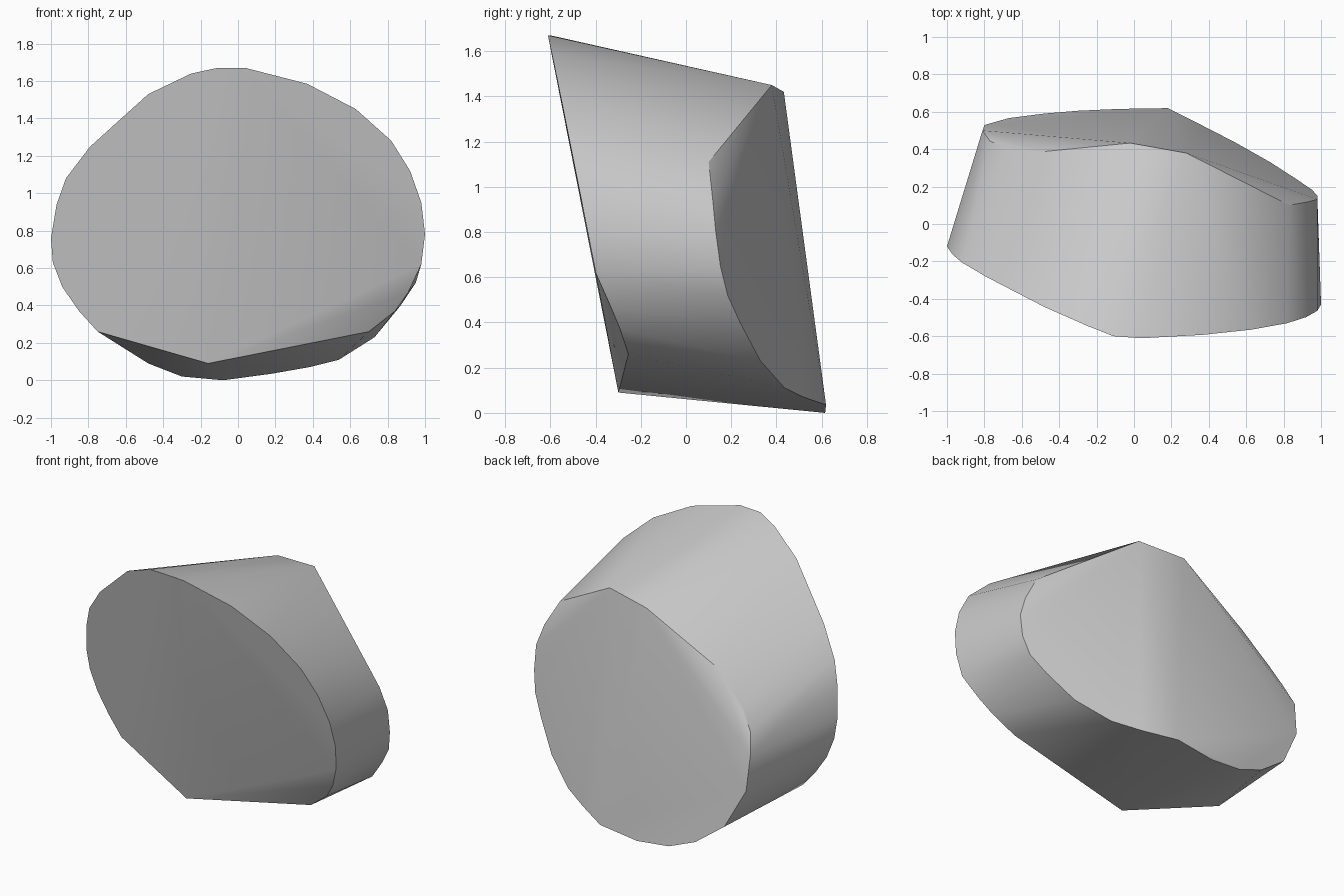
import bpy
import bmesh
from math import radians

cube = bpy.data.objects.get("Cube")
if cube:
    bpy.data.objects.remove(cube, do_unlink=True)


def make_material(name, colour):
    material = bpy.data.materials.new(name)
    material.use_nodes = True
    material.diffuse_color = colour
    shader = material.node_tree.nodes["Principled BSDF"]
    shader.inputs["Base Color"].default_value = colour
    return material


def plane_depth(plane, x, z):
    """Depth y of a slanted plane given as offset, slope in x, slope in z."""
    offset, slope_x, slope_z = plane
    return offset + slope_x * x + slope_z * z


def rim_points(outline, planes, choose):
    """Lay an (x, z) outline onto the folded surface made by several planes."""
    points = []
    for x, z in outline:
        depths = [plane_depth(plane, x, z) for plane in planes]
        points.append((x, choose(depths), z))
    return points


# Front rim: outline clockwise from the crown
front_outline = [
    (.04, 1.67), (.37, 1.585), (.63, 1.45), (.82, 1.28), (.92, 1.12),
    (.98, .95), (1, .78), (.98, .62), (.91, .47), (.84, .37), (.7, .26),
    (-.16, .09), (-.75, .26), (-.85, .37), (-.94, .5), (-.99, .63),
    (-1, .76), (-.97, .94), (-.92, 1.08), (-.79, 1.25), (-.48, 1.53),
    (-.25, 1.64), (-.11, 1.67),
]
# Front facets: left cheek, right cheek, lower right bevel
front_planes = [(-.34, -.356, -.179), (-.282, .005, -.197), (-.228, .157, -.527)]

# Back rim: outline clockwise from the crown
back_outline = [
    (.28, 1.45), (.83, 1.11), (.93, .94), (.98, .8), (.98, .65),
    (.95, .52), (.87, .4), (.73, .23), (.54, .11), (.38, .07), (.18, .035),
    (-.08, 0), (-.3, .02), (-.48, .09), (-.67, .23), (-.8, .48),
    (-.81, .7), (-.77, .83), (-.69, .95), (-.5, 1.14), (-.02, 1.42),
]
# Back facets: right side, left side, upper right bevel, upper left bevel
back_planes = [(.711, -.48, -.136), (.618, .033, -.13),
               (1.558, -.903, -.638), (1.263, .446, -.574)]

# Stone: one closed convex body stretched between both rims
bm = bmesh.new()
for point in (rim_points(front_outline, front_planes, max)
              + rim_points(back_outline, back_planes, min)):
    bm.verts.new(point)
hull = bmesh.ops.convex_hull(bm, input=bm.verts[:])
inside = [v for v in hull["geom_interior"] if isinstance(v, bmesh.types.BMVert)]
bmesh.ops.delete(bm, geom=inside, context="VERTS")
bmesh.ops.recalc_face_normals(bm, faces=bm.faces[:])

mesh = bpy.data.meshes.new("stone")
bm.to_mesh(mesh)
bm.free()
mesh.materials.append(make_material("stone grey", (.6, .6, .6, 1)))
stone = bpy.data.objects.new("stone", mesh)
bpy.context.collection.objects.link(stone)

# Soft facets with crisp rims
bpy.ops.object.select_all(action="DESELECT")
stone.select_set(True)
bpy.context.view_layer.objects.active = stone
bpy.ops.object.shade_smooth_by_angle(angle=radians(30))
